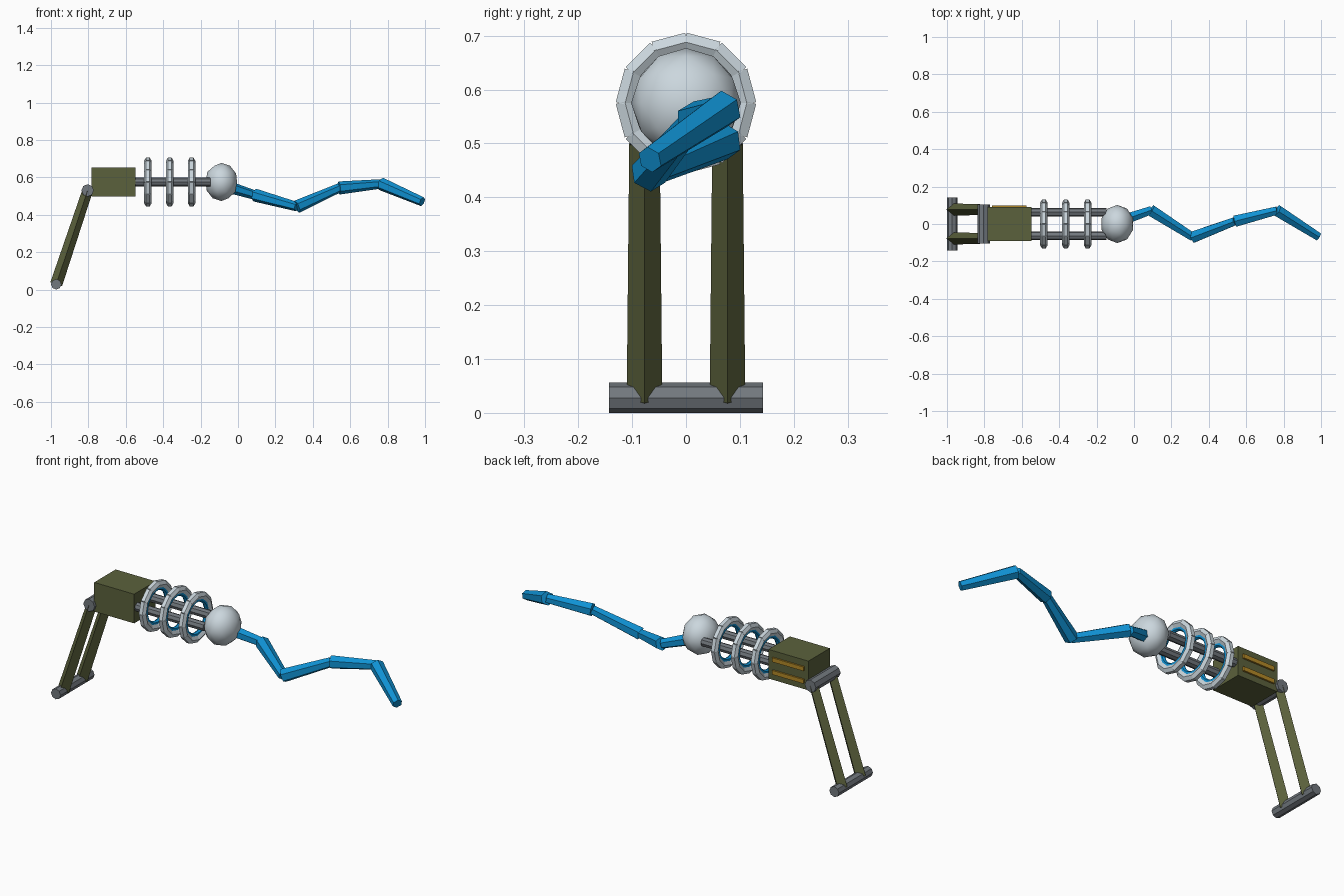
import bpy, bmesh, math
from mathutils import Vector, Matrix

if "Cube" in bpy.data.objects:
    bpy.data.objects.remove(bpy.data.objects["Cube"])


def material(name, rgb):
    m = bpy.data.materials.new(name)
    m.diffuse_color = (*rgb, 1)
    m.use_nodes = True
    m.node_tree.nodes["Principled BSDF"].inputs["Base Color"].default_value = m.diffuse_color
    return m


OLIVE = material("olive", (0.105, 0.12, 0.045))
PALE = material("pale_grey", (0.6, 0.68, 0.73))
STEEL = material("steel_grey", (0.17, 0.19, 0.21))
BLUE = material("blue", (0.005, 0.29, 0.66))
GOLD = material("gold", (0.45, 0.25, 0.02))


def finish(name, bm, mat):
    bmesh.ops.recalc_face_normals(bm, faces=bm.faces)
    mesh = bpy.data.meshes.new(name)
    bm.to_mesh(mesh)
    bm.free()
    mesh.materials.append(mat)
    obj = bpy.data.objects.new(name, mesh)
    bpy.context.collection.objects.link(obj)
    return obj


def add_frustum(bm, p0, p1, r0, r1, sides, ref):
    """Tapered prism from p0 to p1 with its first corner towards ref."""
    p0, p1, ref = Vector(p0), Vector(p1), Vector(ref)
    d = (p1 - p0).normalized()
    u = (ref - d * ref.dot(d)).normalized()
    v = d.cross(u)
    rings = []
    for p, r in ((p0, r0), (p1, r1)):
        rings.append([bm.verts.new(p + r * (u * math.cos(a) + v * math.sin(a)))
                      for a in (2 * math.pi * i / sides for i in range(sides))])
    a, b = rings
    bm.faces.new(a[::-1])
    bm.faces.new(b)
    for i in range(sides):
        j = (i + 1) % sides
        bm.faces.new((a[i], a[j], b[j], b[i]))


def frustum(name, p0, p1, r0, r1, sides, mat, ref=(0, 0, 1)):
    bm = bmesh.new()
    add_frustum(bm, p0, p1, r0, r1, sides, ref)
    return finish(name, bm, mat)


def box(name, lo, hi, mat):
    lo, hi = Vector(lo), Vector(hi)
    bm = bmesh.new()
    bmesh.ops.create_cube(bm, size=1, matrix=Matrix.Translation((lo + hi) / 2)
                          @ Matrix.Diagonal((*(hi - lo), 1)))
    return finish(name, bm, mat)


# Body block with two vent strips on its rear side
box("body_block", (-0.783, -0.09, 0.497), (-0.548, 0.09, 0.652), OLIVE)
for i, z in enumerate((0.54, 0.607)):
    box(f"vent_strip_{i}", (-0.76, 0.0895, z - 0.011), (-0.575, 0.099, z + 0.011), GOLD)

# Hip axle, foot bar and the two legs between them
hip, foot = (-0.804, 0.53), (-0.972, 0.028)
frustum("hip_axle", (hip[0], -0.104, hip[1]), (hip[0], 0.104, hip[1]), 0.033, 0.033, 8, STEEL)
frustum("foot_bar", (foot[0], -0.143, foot[1]), (foot[0], 0.143, foot[1]), 0.028, 0.028, 8, STEEL)
for side, y in (("front", -0.077), ("rear", 0.077)):
    frustum(f"{side}_leg", (foot[0], y, foot[1]), (hip[0], y, hip[1]),
            0.033, 0.028, 4, OLIVE, (0, 1, 0))

# Paired rails
for side, y in (("front", -0.063), ("rear", 0.063)):
    frustum(f"{side}_rail", (-0.56, y, 0.575), (-0.147, y, 0.575), 0.023, 0.023, 8, STEEL)

# Coil rings: twelve hexagonal blocks around a blue inner ring
CZ = 0.575
for k, x in enumerate((-0.482, -0.365, -0.248)):
    bm = bmesh.new()
    for i in range(12):
        a = math.radians(15 + 30 * i)
        c = Vector((x, 0.109 * math.cos(a), CZ + 0.109 * math.sin(a)))
        t = Vector((0, -math.sin(a), math.cos(a))) * 0.032
        add_frustum(bm, c - t, c + t, 0.02, 0.02, 6, (1, 0, 0))
    finish(f"coil_ring_{k}", bm, PALE)
    bpy.ops.mesh.primitive_torus_add(location=(x, 0, CZ), rotation=(0, math.pi / 2, 0),
                                     major_radius=0.09, minor_radius=0.012,
                                     major_segments=24, minor_segments=6)
    inner = bpy.context.object
    inner.name = f"inner_ring_{k}"
    inner.data.materials.append(BLUE)

# Rounded core joint
bpy.ops.mesh.primitive_ico_sphere_add(subdivisions=2, radius=1, location=(-0.089, 0, CZ))
core = bpy.context.object
core.name = "core_ball"
core.scale = (0.088, 0.102, 0.102)
core.data.materials.append(PALE)
bpy.ops.object.shade_smooth_by_angle(angle=math.radians(30))

# Zigzag tail of tapered segments
path = [(-0.12, 0.0, 0.57), (0.09, 0.073, 0.505), (0.315, -0.07, 0.443),
        (0.54, 0.015, 0.543), (0.765, 0.072, 0.565), (0.985, -0.067, 0.47)]
for i in range(5):
    frustum(f"tail_segment_{i}", path[i], path[i + 1], 0.035, 0.025, 6, BLUE)
